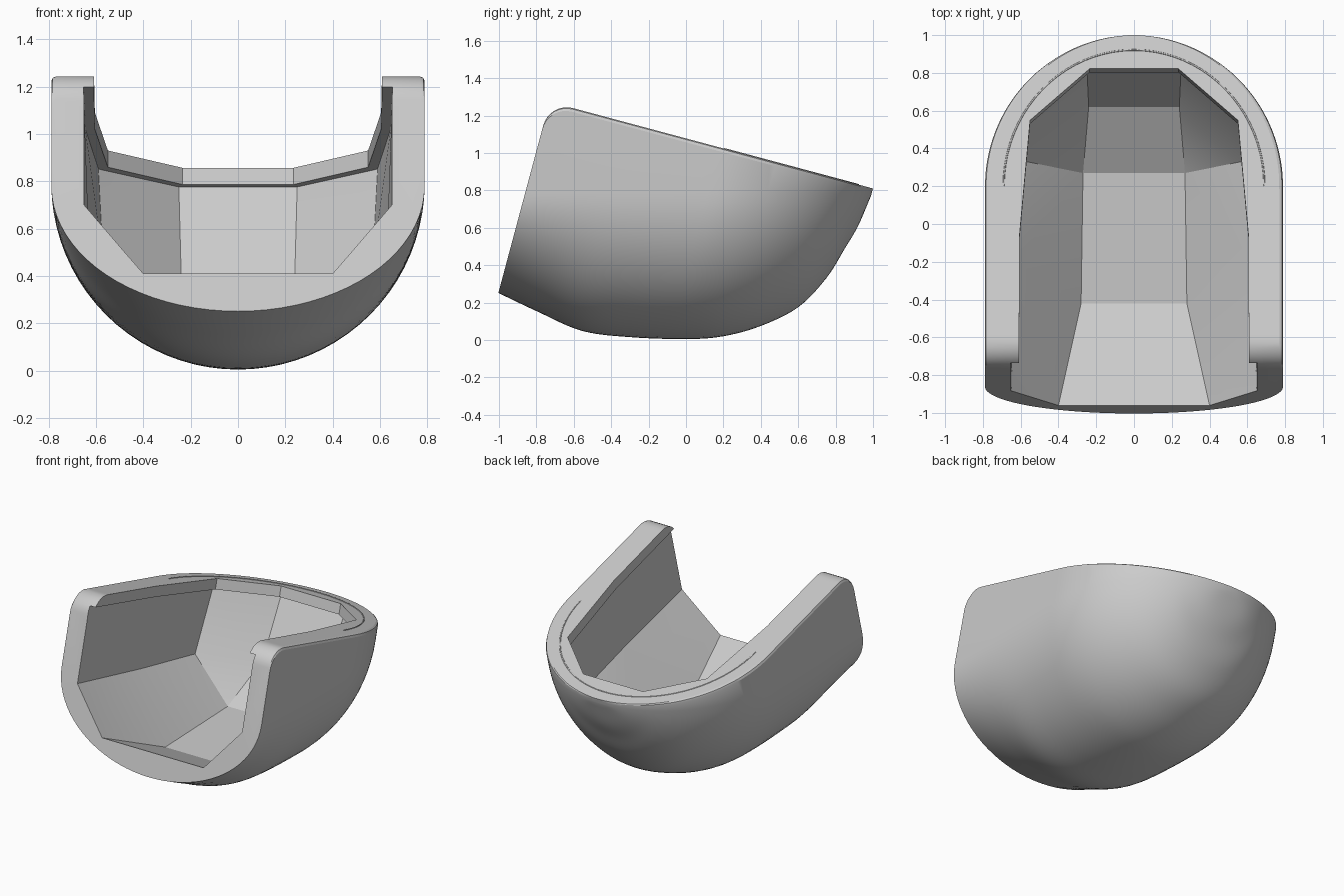
import bpy, bmesh, math
from mathutils import Vector

if "Cube" in bpy.data.objects:
    bpy.data.objects.remove(bpy.data.objects["Cube"])

TILT = math.radians(15)
RIM = 1.041      # rim height in the tilted frame
FRONT = -1.034   # front plane in the tilted frame
HALF = 0.785     # half width of the shell


def world(x, u, w):
    """Tilted frame (u along the rim, w square to it) to world."""
    c, s = math.cos(TILT), math.sin(TILT)
    return Vector((x, u * c + w * s, w * c - u * s))


def make_object(name, bm, mat=None):
    bmesh.ops.recalc_face_normals(bm, faces=bm.faces)
    mesh = bpy.data.meshes.new(name)
    bm.to_mesh(mesh)
    bm.free()
    obj = bpy.data.objects.new(name, mesh)
    bpy.context.collection.objects.link(obj)
    if mat:
        mesh.materials.append(mat)
    return obj


def lerp_table(table, u):
    for (u0, v0), (u1, v1) in zip(table, table[1:]):
        if u <= u1:
            return v0 + (v1 - v0) * (u - u0) / (u1 - u0)
    return table[-1][1]


def spline(pts, steps):
    """Smooth curve through the points."""
    p = [2 * pts[0] - pts[1]] + pts + [2 * pts[-1] - pts[-2]]
    out = []
    for i in range(1, len(p) - 2):
        a, b, c, d = p[i - 1:i + 3]
        for k in range(steps):
            t = k / steps
            out.append(0.5 * (2 * b + (c - a) * t + (2 * a - 5 * b + 4 * c - d) * t * t
                              + (3 * b - a - 3 * c + d) * t ** 3))
    return out + [pts[-1]]


grey = bpy.data.materials.new("light_grey")
grey.use_nodes = True
grey.diffuse_color = (0.6, 0.6, 0.6, 1)
grey.node_tree.nodes["Principled BSDF"].inputs["Base Color"].default_value = (0.6, 0.6, 0.6, 1)

# Keel line of the shell, front to back
keel = [Vector(p) for p in [
    (FRONT, -0.017), (-0.8, -0.06), (-0.55, -0.097), (-0.294, -0.063), (0, 0.005),
    (0.188, 0.071), (0.367, 0.176), (0.534, 0.324), (0.639, 0.513), (0.694, 0.693),
    (0.731, 0.827), (0.756, 1.0)]]
side_start = [(FRONT, 0.53), (0.1, 0.85), (0.756, 1.01)]
CORNER = 0.13


def plan_half_width(u):
    k = max(0, (u + 0.07) / 0.827)
    return HALF * math.sqrt(max(0, 1 - k * k)) + 0.004


def rim_height(u):
    d = max(0, FRONT + CORNER - u)
    return RIM - CORNER + math.sqrt(max(0, CORNER ** 2 - d * d))


def section(u, low):
    """U-shaped section with softened rim edges."""
    a, top, mid = plan_half_width(u), rim_height(u), lerp_table(side_start, u)
    e = min(0.02, a * 0.3)
    half = [(a - e, top), (a - e * 0.3, top - e * 0.3), (a, top - e)]
    n = 20
    for i in range(n):
        ang = math.pi / 2 * i / n
        half.append((a * math.cos(ang), mid - (mid - low) * math.sin(ang)))
    pts = half + [(0, low)] + [(-x, w) for x, w in reversed(half)]
    return [world(x, u, w) for x, w in pts]


# Outer shell, lofted along the keel
stations = spline(keel, 6)
corner_u = [FRONT + CORNER * (1 - math.cos(math.pi / 2 * i / 8)) for i in range(9)]
front_part = [Vector((u, lerp_table([(p.x, p.y) for p in stations], u))) for u in corner_u]
stations = front_part + [p for p in stations if p.x > corner_u[-1] + 0.01]
bm = bmesh.new()
rows = [[bm.verts.new(p) for p in section(s.x, s.y)] for s in stations]
for r0, r1 in zip(rows, rows[1:]):
    for i in range(len(r0)):
        j = (i + 1) % len(r0)
        bm.faces.new((r0[i], r0[j], r1[j], r1[i]))
bm.faces.new(rows[0])
bm.faces.new(rows[-1])
shell = make_object("bowl_shell", bm, grey)

# Faceted hollow below the lip: half rings, each point (x, u, w)
upper = [(0.655, -1.2, 0.968), (0.645, -0.33, 0.968), (0.59, 0.32, 0.968), (0.25, 0.612, 0.968)]
middle = [(0.655, -1.2, 0.44), (0.63, -0.335, 0.48), (0.57, 0.197, 0.54), (0.24, 0.495, 0.547)]
floor = [(0.434, -1.2, 0.174), (0.28, -0.45, 0.055), (0.27, 0.209, 0.263)]
bm = bmesh.new()


def both_sides(ring):
    return [[bm.verts.new(world(s * x, u, w)) for x, u, w in ring] for s in (1, -1)]


A, B, C = both_sides(upper), both_sides(middle), both_sides(floor)
for a, b, c in zip(A, B, C):
    for i in range(3):
        bm.faces.new((a[i], a[i + 1], b[i + 1], b[i]))
        if i < 2:
            bm.faces.new((b[i], b[i + 1], c[i + 1], c[i]))
    bm.faces.new((b[2], b[3], c[2]))
for r in (A, C):
    for i in range(len(r[0]) - 1):
        bm.faces.new((r[0][i], r[0][i + 1], r[1][i + 1], r[1][i]))
bm.faces.new((C[0][2], B[0][3], B[1][3], C[1][2]))
bm.faces.new((B[0][3], A[0][3], A[1][3], B[1][3]))
bm.faces.new((A[0][0], B[0][0], C[0][0], C[1][0], B[1][0], A[1][0]))
bmesh.ops.triangulate(bm, faces=[f for f in bm.faces if len(f.verts) == 4])
hollow = make_object("hollow_cutter", bm)

# Opening through the lip
outline = [(0.61, -1.2), (0.605, -0.33), (0.55, 0.29), (0.235, 0.572)]
outline += [(-x, u) for x, u in reversed(outline)]
bm = bmesh.new()
low = [bm.verts.new(world(x, u, 0.9)) for x, u in outline]
high = [bm.verts.new(world(x, u, 1.2)) for x, u in outline]
for i in range(len(low)):
    j = (i + 1) % len(low)
    bm.faces.new((low[i], low[j], high[j], high[i]))
bm.faces.new(low)
bm.faces.new(high)
opening = make_object("opening_cutter", bm)

# Cut the shell
bpy.context.view_layer.objects.active = shell
shell.select_set(True)
for cutter in (hollow, opening):
    mod = shell.modifiers.new(cutter.name, 'BOOLEAN')
    mod.operation, mod.solver, mod.object = 'DIFFERENCE', 'EXACT', cutter
    bpy.ops.object.modifier_apply(modifier=mod.name)
    bpy.data.objects.remove(cutter)
bpy.ops.object.shade_smooth_by_angle(angle=math.radians(22))

# Fine seam around the back of the rim
curve = bpy.data.curves.new("rim_seam", 'CURVE')
curve.dimensions = '3D'
curve.bevel_depth = 0.005
curve.bevel_resolution = 1
line = curve.splines.new('POLY')
count = 40
line.points.add(count)
for i in range(count + 1):
    ang = math.pi * i / count
    p = world(0.69 * math.cos(ang), -0.07 + 0.745 * math.sin(ang), RIM - 0.001)
    line.points[i].co = (*p, 1)
curve.materials.append(grey)
seam = bpy.data.objects.new("rim_seam", curve)
bpy.context.collection.objects.link(seam)
